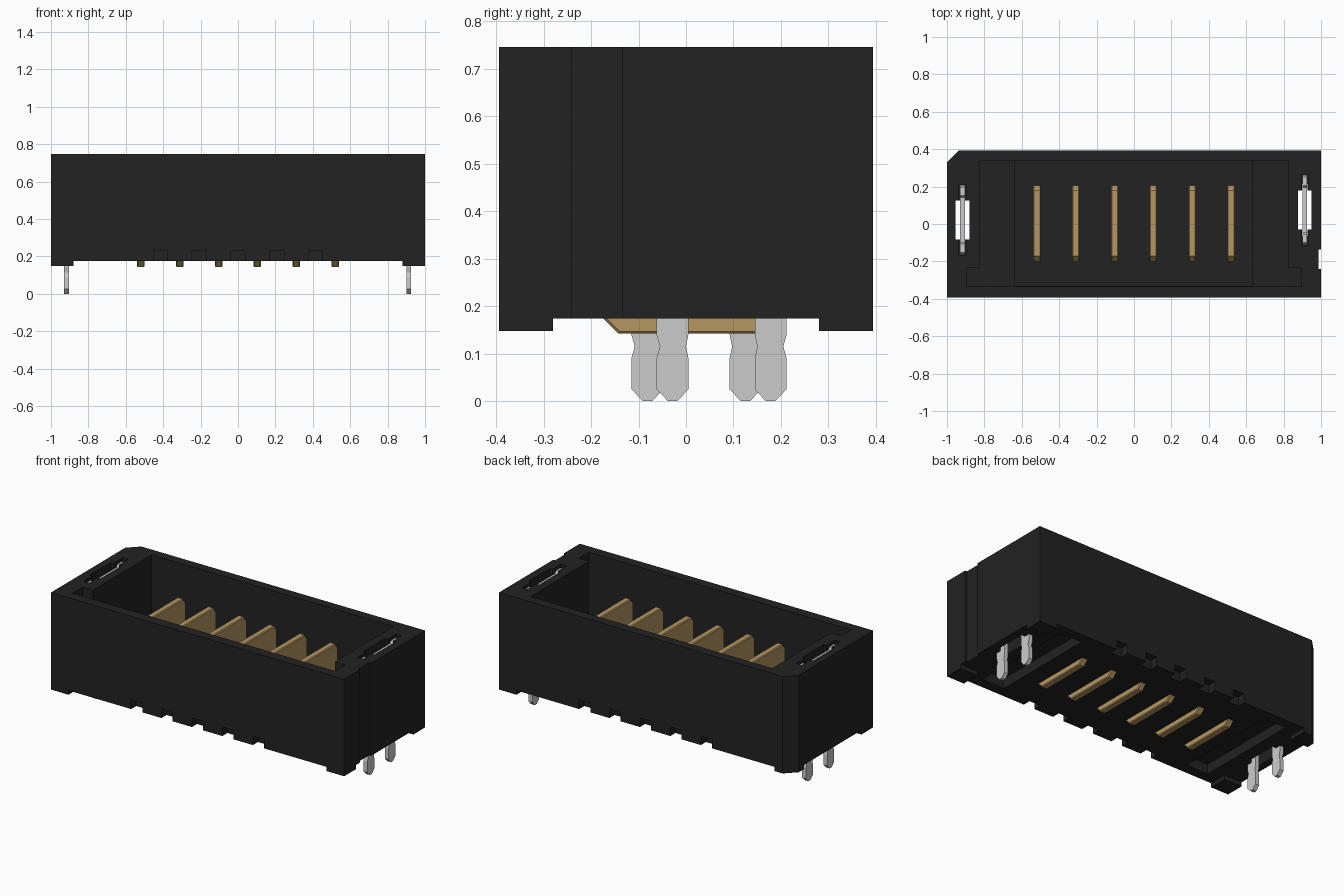
import bpy, bmesh

if "Cube" in bpy.data.objects:
    bpy.data.objects.remove(bpy.data.objects["Cube"])


def material(name, rgb):
    m = bpy.data.materials.new(name)
    m.diffuse_color = (*rgb, 1)
    m.use_nodes = True
    m.node_tree.nodes["Principled BSDF"].inputs["Base Color"].default_value = m.diffuse_color
    return m


BLACK = material("black plastic", (0.016, 0.016, 0.016))
GOLD = material("gold contact", (0.46, 0.31, 0.12))
SILVER = material("silver metal", (0.6, 0.6, 0.6))


def prism(name, pts, axis, lo, hi, mat):
    """Extrude a 2D outline along x (points are y, z) or z (points are x, y)."""
    def place(p, t):
        return (t, *p) if axis == "x" else (*p, t)
    bm = bmesh.new()
    a = [bm.verts.new(place(p, lo)) for p in pts]
    b = [bm.verts.new(place(p, hi)) for p in pts]
    n = len(pts)
    bm.faces.new(a[::-1])
    bm.faces.new(b)
    for i in range(n):
        j = (i + 1) % n
        bm.faces.new((a[i], a[j], b[j], b[i]))
    bmesh.ops.recalc_face_normals(bm, faces=bm.faces)
    me = bpy.data.meshes.new(name)
    bm.to_mesh(me)
    bm.free()
    me.materials.append(mat)
    ob = bpy.data.objects.new(name, me)
    bpy.context.collection.objects.link(ob)
    return ob


def rect(x0, x1, y0, y1):
    return [(x0, y0), (x1, y0), (x1, y1), (x0, y1)]


def apply_modifiers(ob):
    bpy.context.view_layer.objects.active = ob
    for m in list(ob.modifiers):
        bpy.ops.object.modifier_apply(modifier=m.name)


def cut(ob, pts, lo, hi):
    """Subtract a vertical prism from an object."""
    c = prism("cutter", pts, "z", lo, hi, BLACK)
    c.hide_render = True
    m = ob.modifiers.new("cut", "BOOLEAN")
    m.operation, m.solver, m.object = "DIFFERENCE", "EXACT", c
    apply_modifiers(ob)
    bpy.data.objects.remove(c)


# Housing block with one keyed corner
BASE, UNDER, TOP, W = 0.148, 0.174, 0.746, 0.394
housing = prism("housing", [(-1, -W), (1, -W), (1, W), (-0.935, W), (-1, W - 0.065)],
                "z", BASE, TOP, BLACK)

# Underside raised everywhere except four corner feet
cut(housing, [(-0.88, -0.5), (0.88, -0.5), (0.88, -0.28), (1.1, -0.28), (1.1, 0.28),
              (0.88, 0.28), (0.88, 0.5), (-0.88, 0.5), (-0.88, 0.28), (-1.1, 0.28),
              (-1.1, -0.28), (-0.88, -0.28)], 0, UNDER)

# Mating cavity with wider key slots along the front, and a deeper middle floor
cut(housing, [(-0.895, -0.333), (0.895, -0.333), (0.895, -0.235), (0.825, -0.235),
              (0.825, 0.337), (-0.825, 0.337), (-0.825, -0.235), (-0.895, -0.235)], 0.30, 1)
cut(housing, rect(-0.635, 0.632, -0.332, 0.336), 0.26, 0.5)

# Side groove
cut(housing, rect(0.987, 1.1, -0.24, -0.135), 0, 1)

# Vent notches along both lower edges
for i in range(5):
    x = (i - 2) * 0.2075
    for s in (-1, 1):
        y0, y1 = sorted((s * 0.345, s * 0.5))
        cut(housing, rect(x - 0.038, x + 0.038, y0, y1), 0, 0.23)

# Underside end pockets
for s in (-1, 1):
    x0, x1 = sorted((s * 0.65, s * 0.80))
    cut(housing, rect(x0, x1, -0.33, 0.33), 0, 0.235)

# Board clips standing in slots at both ends
for name, x, c in (("left_clip", -0.917, 0.022), ("right_clip", 0.913, 0.075)):
    cut(housing, rect(x - 0.037, x + 0.037, c - 0.104, c + 0.104), 0, 1)
    cut(housing, rect(x - 0.018, x + 0.018, c - 0.19, c + 0.19), 0.32, 1)
    half = [(0.07, 0.25), (0.07, 0.14), (0.075, 0.115), (0.07, 0.09), (0.07, 0.025),
            (0.093, 0), (0.113, 0), (0.137, 0.025), (0.137, 0.09), (0.130, 0.115),
            (0.137, 0.14), (0.137, 0.33), (0.187, 0.36), (0.187, 0.71),
            (0.175, 0.73), (0.13, 0.73), (0.12, 0.715)]
    outline = [(c + y, z) for y, z in half] + [(c - y, z) for y, z in reversed(half)]
    prism(name, outline, "x", x - 0.013, x + 0.013, SILVER)
    # Solder tail anchors closing the leg openings
    for s in (-1, 1):
        y0, y1 = sorted((c + s * 0.104, c + s * 0.14))
        cut(housing, rect(x - 0.0135, x + 0.0135, y0, y1), 0, 0.33)

# Blade contacts
for i in range(6):
    x = (i - 2.5) * 0.2075
    blade = prism(f"blade_contact_{i + 1}",
                  [(-0.142, 0.142), (0.175, 0.142), (0.205, 0.172), (0.205, 0.59),
                   (0.178, 0.622), (-0.172, 0.622), (-0.2, 0.59), (-0.2, 0.2)],
                  "x", x - 0.02, x + 0.02, GOLD)
    b = blade.modifiers.new("edge", "BEVEL")
    b.width, b.segments, b.limit_method = 0.005, 1, "ANGLE"
    b.angle_limit = 1.2
    apply_modifiers(blade)
